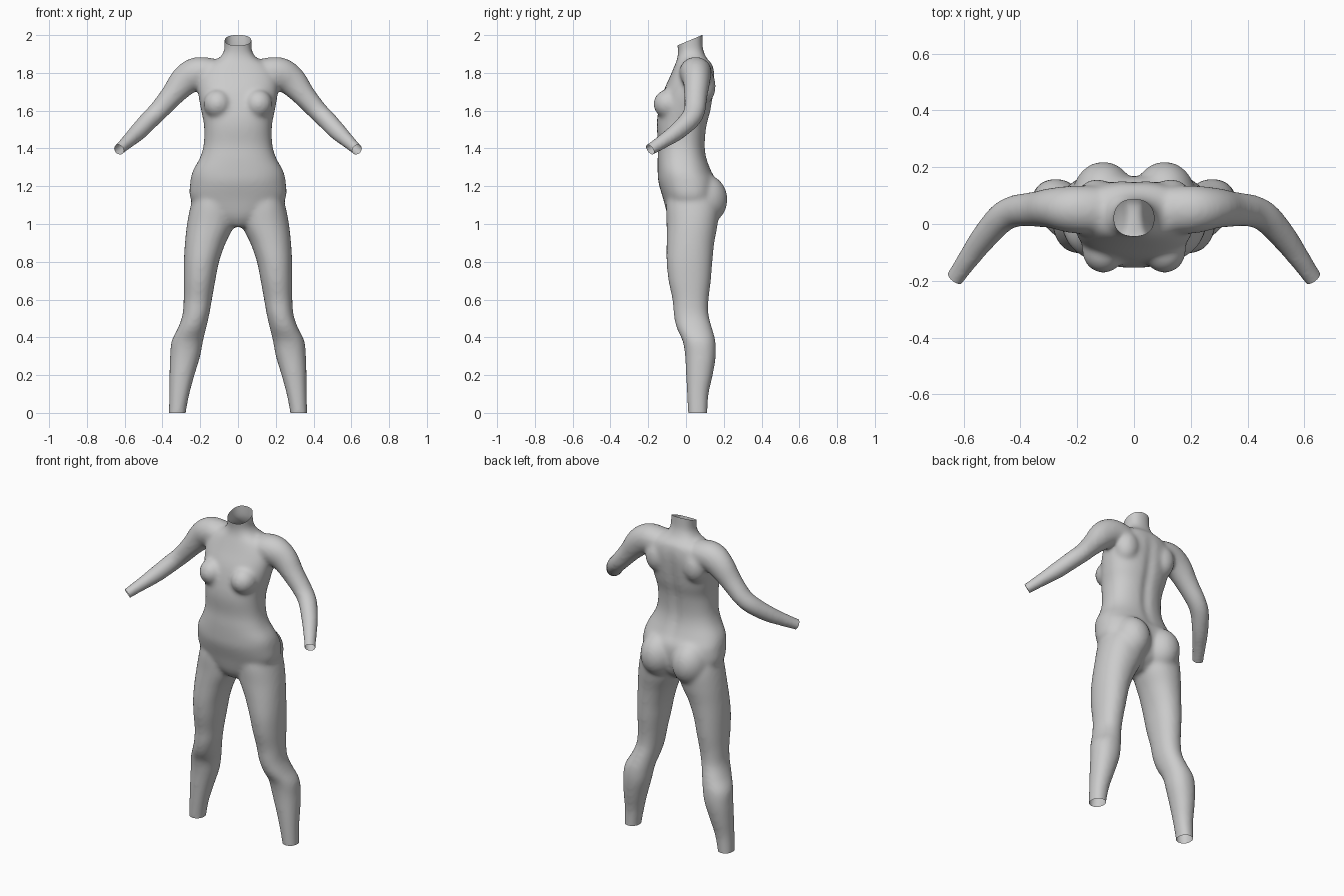
import bpy, bmesh, math
from mathutils import Vector, Matrix

if "Cube" in bpy.data.objects:
    bpy.data.objects.remove(bpy.data.objects["Cube"])

bm = bmesh.new()


def resample(st, n=5):
    # Catmull-Rom interpolation of station tuples
    out = []
    for i in range(len(st) - 1):
        a, b, c, d = (st[max(i - 1, 0)], st[i], st[i + 1], st[min(i + 2, len(st) - 1)])
        for k in range(n):
            t = k / n
            out.append([0.5 * (2 * q + (r - p) * t + (2 * p - 5 * q + 4 * r - s) * t * t
                               + (3 * q - p - 3 * r + s) * t ** 3)
                        for p, q, r, s in zip(a, b, c, d)])
    return out + [list(st[-1])]


def loft(stations, follow=False, power=2.0, side=1, n=40):
    # stations: x, y, z, radius across, radius in depth
    st = resample(stations)
    rings = []
    for i, (x, y, z, ru, rv) in enumerate(st):
        u, v = Vector((1, 0, 0)), Vector((0, 1, 0))
        if follow:
            t = (Vector(st[min(i + 1, len(st) - 1)][:3]) - Vector(st[max(i - 1, 0)][:3])).normalized()
            u = t.cross(v).normalized()
            v = u.cross(t)
        ring = []
        for k in range(n):
            a = 2 * math.pi * k / n
            c, s = math.cos(a), math.sin(a)
            p = Vector((x, y, z))
            p += u * ru * math.copysign(abs(c) ** (2 / power), c)
            p += v * rv * math.copysign(abs(s) ** (2 / power), s)
            ring.append(bm.verts.new((p.x * side, p.y, p.z)))
        rings.append(ring)
    for a, b in zip(rings, rings[1:]):
        for k in range(n):
            bm.faces.new((a[k], a[(k + 1) % n], b[(k + 1) % n], b[k]))
    bm.faces.new(rings[0])
    bm.faces.new(rings[-1])


def ellipsoid(loc, radii, tilt=0):
    m = Matrix.Translation(loc) @ Matrix.Rotation(tilt, 4, 'X') @ Matrix.Diagonal((*radii, 1))
    bmesh.ops.create_uvsphere(bm, u_segments=32, v_segments=20, radius=1, matrix=m)


# Torso and neck: height, half width, front y, back y
torso = [(.985, .04, -.06, .07), (1.04, .16, -.095, .14), (1.13, .25, -.12, .165),
         (1.22, .253, -.146, .165), (1.28, .24, -.15, .135), (1.35, .202, -.15, .11),
         (1.42, .182, -.147, .102), (1.52, .18, -.155, .112), (1.60, .195, -.146, .132),
         (1.70, .212, -.12, .147), (1.78, .21, -.085, .152), (1.84, .17, -.06, .142),
         (1.875, .105, -.047, .112), (1.91, .077, -.042, .095), (1.95, .071, -.047, .088),
         (2.06, .073, -.065, .088)]
loft([(0, (f + b) / 2, z, w, (b - f) / 2) for z, w, f, b in torso], power=2.35)

# Leg: height, inner x, outer x, front y, back y
leg = [(1.2, .03, .22, -.09, .14), (1.1, .01, .25, -.105, .175), (1.0, .018, .27, -.103, .168),
       (.9, .065, .281, -.103, .15), (.8, .10, .287, -.103, .14), (.7, .12, .288, -.093, .132),
       (.6, .138, .288, -.072, .12), (.52, .152, .294, -.065, .12), (.45, .168, .318, -.05, .138),
       (.38, .185, .352, -.018, .156), (.3, .20, .36, -.005, .158), (.2, .23, .363, 0, .142),
       (.1, .257, .364, .005, .12), (0, .276, .367, .01, .114), (-.06, .28, .367, .01, .114)]
leg = [((i + o) / 2, (f + b) / 2, z, (o - i) / 2, (b - f) / 2) for z, i, o, f, b in leg]

# Arm path from the collar to just past the wrist
arm = [(.08, .05, 1.80, .06, .075), (.16, .05, 1.805, .077, .085), (.225, .052, 1.795, .086, .083),
       (.285, .056, 1.755, .08, .072), (.35, .052, 1.68, .062, .062), (.42, .045, 1.60, .053, .057),
       (.47, .018, 1.55, .051, .054), (.53, -.05, 1.487, .047, .047), (.58, -.118, 1.44, .038, .04),
       (.63, -.19, 1.394, .031, .034), (.665, -.24, 1.362, .031, .034)]

for s in (1, -1):
    loft(leg, side=s, power=2.15)
    loft(arm, follow=True, side=s)
    ellipsoid((s * .108, -.093, 1.635), (.075, .08, .078), -.25)      # breast
    ellipsoid((s * .108, .095, 1.13), (.11, .125, .135))              # buttock
    ellipsoid((s * .13, .085, 1.73), (.075, .073, .10))               # shoulder blade
bmesh.ops.recalc_face_normals(bm, faces=bm.faces)

# Fuse all parts into one skin
mesh = bpy.data.meshes.new("body")
bm.to_mesh(mesh)
bm.free()
body = bpy.data.objects.new("body", mesh)
bpy.context.collection.objects.link(body)
rm = body.modifiers.new("fuse", 'REMESH')
rm.mode = 'VOXEL'
rm.voxel_size = .01
bpy.context.view_layer.objects.active = body
body.select_set(True)
bpy.ops.object.modifier_apply(modifier="fuse")

bm = bmesh.new()
bm.from_mesh(body.data)
# Spine groove
for v in bm.verts:
    if v.co.y > .06 and 1.2 < v.co.z < 1.86:
        fade = math.sin(math.pi * (v.co.z - 1.2) / .66)
        v.co.y -= .014 * fade * math.exp(-(v.co.x / .025) ** 2)
for _ in range(9):
    bmesh.ops.smooth_vert(bm, verts=bm.verts, factor=.5, use_axis_x=True, use_axis_y=True, use_axis_z=True)


def cut(point, normal, keep):
    # Open a limb end: trim everything beyond the plane
    faces = [f for f in bm.faces if keep(f.calc_center_median())]
    edges = {e for f in faces for e in f.edges}
    verts = {v for f in faces for v in f.verts}
    bmesh.ops.bisect_plane(bm, geom=list(verts) + list(edges) + faces, plane_co=point,
                           plane_no=normal, clear_outer=True)


cut((0, 0, 0), (0, 0, -1), lambda c: c.z < .2)
cut((0, .085, 2.0), (0, -.42, 1), lambda c: c.z > 1.88 and abs(c.x) < .12)
for s in (1, -1):
    cut((s * .63, -.19, 1.394), (s * .5, -.72, -.46), lambda c: c.x * s > .54 and c.z > 1.2)
bm.to_mesh(body.data)
bm.free()
for p in body.data.polygons:
    p.use_smooth = True
